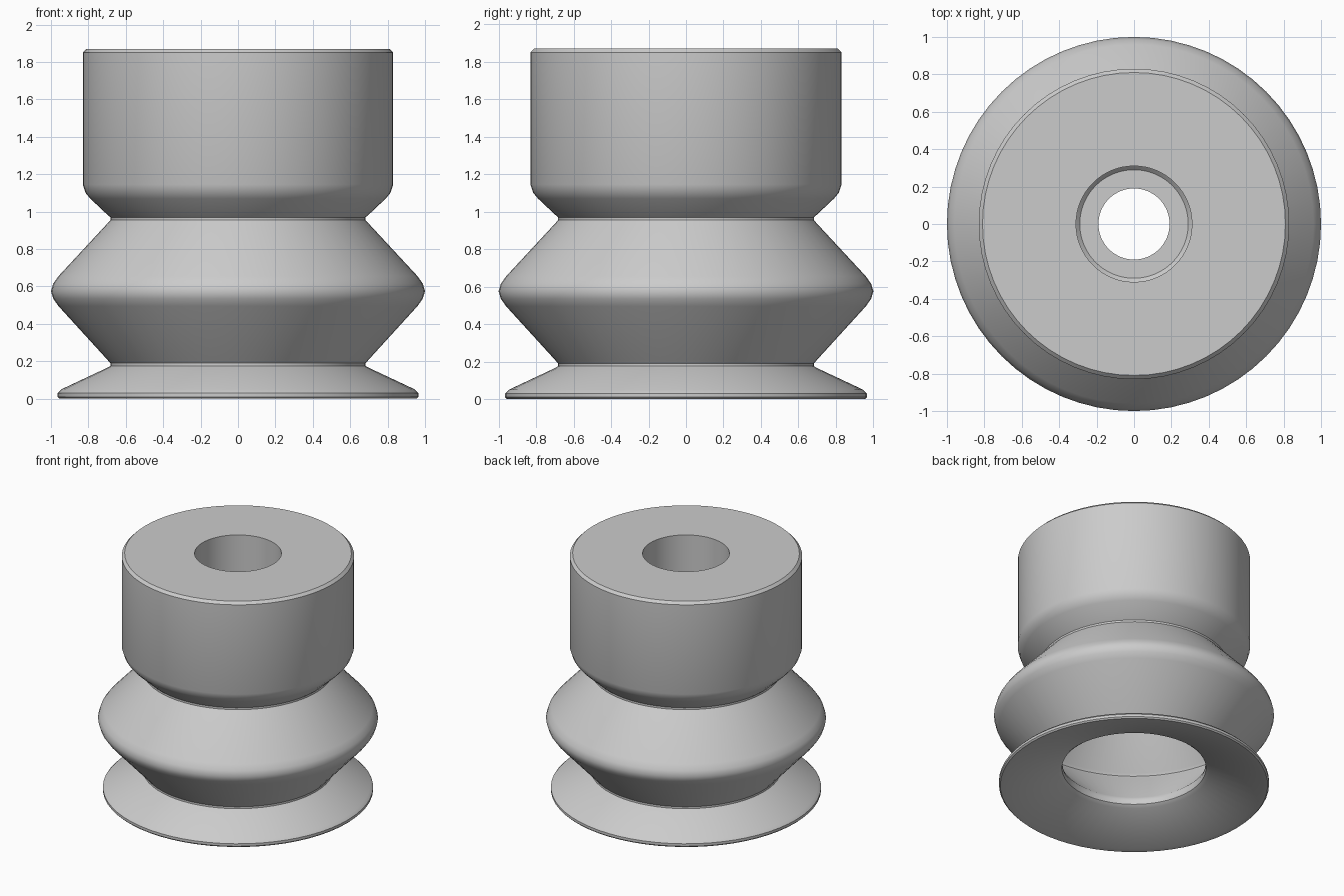
import bpy, bmesh, math

if "Cube" in bpy.data.objects:
    bpy.data.objects.remove(bpy.data.objects["Cube"])

SEGMENTS = 64


def lathe(name, profile):
    """Revolve a closed (radius, height) profile around the z axis."""
    bm = bmesh.new()
    rings = []
    for r, z in profile:
        ring = []
        for i in range(SEGMENTS):
            a = 2 * math.pi * i / SEGMENTS
            ring.append(bm.verts.new((r * math.cos(a), r * math.sin(a), z)))
        rings.append(ring)
    for k, a in enumerate(rings):
        b = rings[(k + 1) % len(rings)]
        for i in range(SEGMENTS):
            j = (i + 1) % SEGMENTS
            bm.faces.new((a[i], a[j], b[j], b[i]))
    bmesh.ops.recalc_face_normals(bm, faces=bm.faces[:])
    mesh = bpy.data.meshes.new(name)
    bm.to_mesh(mesh)
    bm.free()
    obj = bpy.data.objects.new(name, mesh)
    bpy.context.collection.objects.link(obj)
    bpy.context.view_layer.objects.active = obj
    obj.select_set(True)
    bpy.ops.object.shade_smooth_by_angle(angle=math.radians(35))
    return obj


# Outside: sealing lip, bellows fold, then the mounting collar
outer = [
    (0.955, 0.0), (0.965, 0.01), (0.965, 0.03), (0.945, 0.05),
    (0.70, 0.165), (0.683, 0.175), (0.683, 0.19), (0.70, 0.21),
    (0.96, 0.495), (0.988, 0.535), (1.0, 0.575), (0.988, 0.615), (0.96, 0.655),
    (0.70, 0.935), (0.682, 0.955), (0.682, 0.97), (0.70, 0.985),
    (0.79, 1.07), (0.815, 1.10), (0.83, 1.145),
    (0.83, 1.85), (0.81, 1.87),
]

# Inside: counterbore, narrow through hole, hollow fold, flared cup
inner = [
    (0.31, 1.87), (0.31, 1.20), (0.29, 1.18),
    (0.19, 1.18), (0.19, 1.02),
    (0.47, 1.02), (0.51, 0.98),
    (0.52, 0.95), (0.85, 0.59), (0.86, 0.57), (0.85, 0.55),
    (0.52, 0.20), (0.51, 0.17), (0.515, 0.14), (0.54, 0.12),
    (0.92, 0.005),
]

lathe("bellows_suction_cup", outer + inner)
